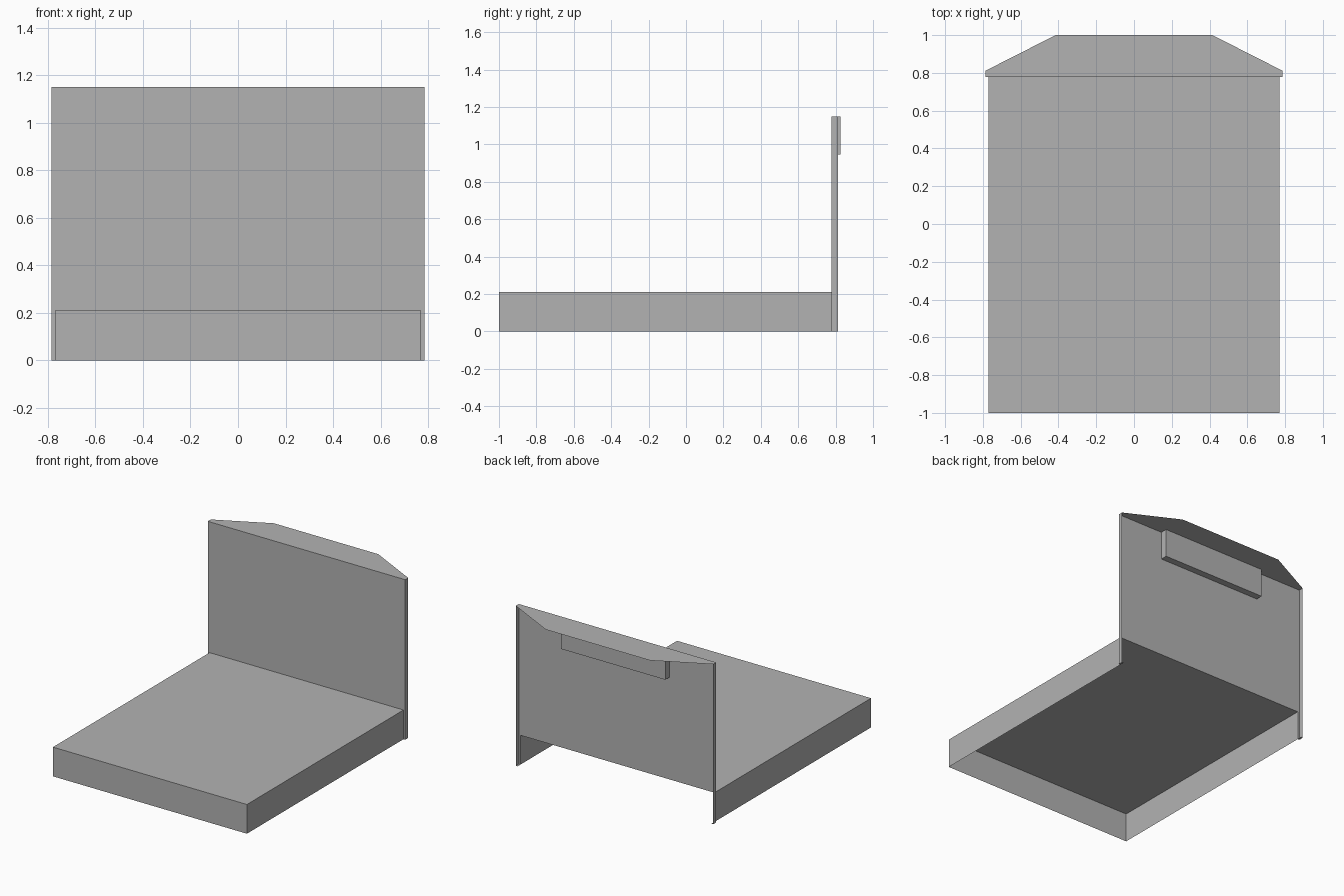
import bpy
import bmesh

cube = bpy.data.objects.get("Cube")
if cube:
    bpy.data.objects.remove(cube, do_unlink=True)

GREY = (0.45, 0.45, 0.45, 1.0)
grey = bpy.data.materials.new("plain grey")
grey.use_nodes = True
grey.diffuse_color = GREY
grey.node_tree.nodes["Principled BSDF"].inputs["Base Color"].default_value = GREY

# Main dimensions
WALL_X, BED_X, SLOT_X = 0.785, 0.771, 0.415
FRONT, WALL_Y, LIP_Y, SLOT_Y, BACK = -1.0, 0.778, 0.812, 0.827, 1.0
BED_Z, SLOT_Z, TOP = 0.21, 0.945, 1.15


def finish(name, bm):
    mesh = bpy.data.meshes.new(name)
    bm.to_mesh(mesh)
    bm.free()
    mesh.materials.append(grey)
    obj = bpy.data.objects.new(name, mesh)
    bpy.context.collection.objects.link(obj)
    return obj


def shell(name, low, high, open_sides, inward=False):
    """Box of thin sheet with the sides named by their normals left open."""
    bm = bmesh.new()
    bmesh.ops.create_cube(bm, size=1)
    bm.normal_update()
    gone = [f for f in bm.faces
            if tuple(round(c) for c in f.normal) in open_sides]
    bmesh.ops.delete(bm, geom=gone, context='FACES')
    for v in bm.verts:
        v.co = [lo + (hi - lo) * (c + 0.5) for lo, hi, c in zip(low, high, v.co)]
    if inward:
        bmesh.ops.reverse_faces(bm, faces=bm.faces[:])
    return finish(name, bm)


def sheet(name, half, place, flip=False):
    """Flat sheet from the right half of its outline, mirrored in x."""
    outline = half + [(-a, b) for a, b in reversed(half)]
    if flip:
        outline.reverse()
    bm = bmesh.new()
    bm.faces.new([bm.verts.new(place(a, b)) for a, b in outline])
    bmesh.ops.triangulate(bm, faces=bm.faces[:])
    return finish(name, bm)


FRONT_SIDE, BACK_SIDE = (0, -1, 0), (0, 1, 0)
UNDERSIDE, TOP_SIDE = (0, 0, -1), (0, 0, 1)

# Low tray, open underneath and at the back
shell("bed", (-BED_X, FRONT, 0), (BED_X, WALL_Y, BED_Z), {UNDERSIDE, BACK_SIDE})

# Upright panel with a slot at the top and narrow legs beside the bed
sheet("back_panel",
      [(SLOT_X, SLOT_Z), (SLOT_X, TOP), (WALL_X, TOP),
       (WALL_X, 0), (BED_X, 0), (BED_X, BED_Z)],
      lambda x, z: (x, WALL_Y, z), flip=True)

# Tapered top flange, notched around the slot
sheet("top_flange",
      [(SLOT_X, SLOT_Y), (SLOT_X, WALL_Y), (WALL_X, WALL_Y),
       (WALL_X, LIP_Y), (SLOT_X, BACK)],
      lambda x, y: (x, y, TOP))

# Pocket behind the slot, open to the front and top
shell("slot_pocket", (-SLOT_X, WALL_Y, SLOT_Z), (SLOT_X, SLOT_Y, TOP),
      {FRONT_SIDE, TOP_SIDE}, inward=True)

# Narrow side lips with a small foot
for side, name in ((1, "left_lip"), (-1, "right_lip")):
    xs = sorted((side * BED_X, side * WALL_X))
    shell(name, (xs[0], WALL_Y, 0), (xs[1], LIP_Y, TOP),
          {FRONT_SIDE, BACK_SIDE, TOP_SIDE, (-side, 0, 0)})
